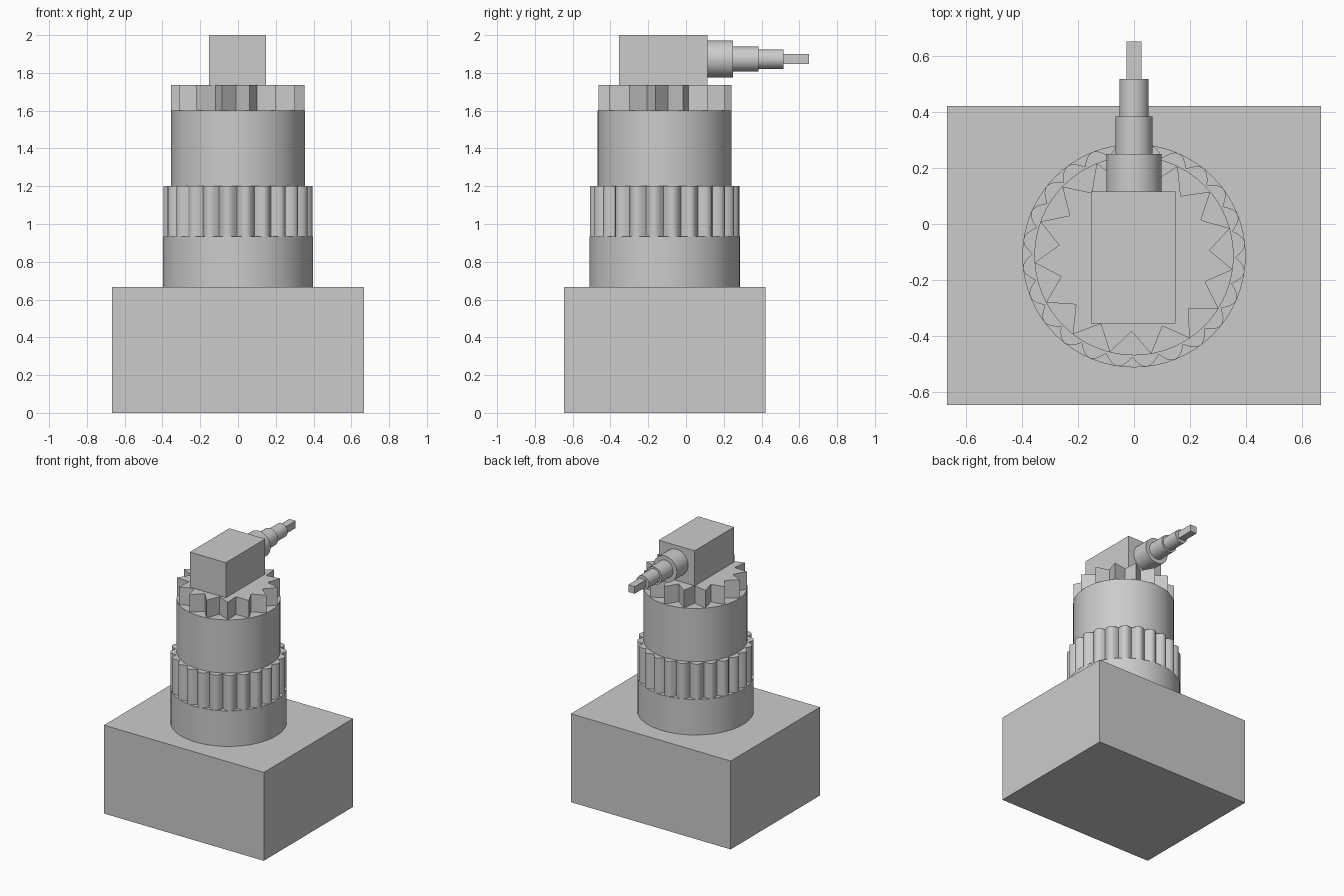
import bpy, bmesh, math
from mathutils import Matrix

cube = bpy.data.objects.get("Cube")
if cube:
    bpy.data.objects.remove(cube, do_unlink=True)

grey = bpy.data.materials.new("plain_grey")
grey.use_nodes = True
colour = (0.6, 0.6, 0.6, 1)
grey.diffuse_color = colour
grey.node_tree.nodes["Principled BSDF"].inputs["Base Color"].default_value = colour

AXIS_Y = -0.113  # centre line of the tower


def prism(name, outline, length, place, smooth=None):
    """Extrude a closed 2D outline along local z, then place it."""
    bm = bmesh.new()
    base = bm.faces.new([bm.verts.new((x, y, 0)) for x, y in outline])
    top = bmesh.ops.extrude_face_region(bm, geom=[base])["geom"]
    moved = [v for v in top if isinstance(v, bmesh.types.BMVert)]
    bmesh.ops.translate(bm, verts=moved, vec=(0, 0, length))
    bmesh.ops.recalc_face_normals(bm, faces=bm.faces)
    bm.transform(place)
    mesh = bpy.data.meshes.new(name)
    bm.to_mesh(mesh)
    bm.free()
    mesh.materials.append(grey)
    obj = bpy.data.objects.new(name, mesh)
    bpy.context.collection.objects.link(obj)
    if smooth:
        bpy.ops.object.select_all(action="DESELECT")
        obj.select_set(True)
        bpy.context.view_layer.objects.active = obj
        bpy.ops.object.shade_smooth_by_angle(angle=math.radians(smooth))


def polar(count, radius_at, start=0):
    """Closed outline whose radius is a function of the angle."""
    angles = [start + math.tau * i / count for i in range(count)]
    return [(radius_at(a) * math.cos(a), radius_at(a) * math.sin(a)) for a in angles]


def circle(r):
    return polar(64, lambda a: r)


def rectangle(x0, x1, y0, y1):
    return [(x0, y0), (x1, y0), (x1, y1), (x0, y1)]


def upright(z):
    return Matrix.Translation((0, AXIS_Y, z))


def backward(y):
    return Matrix.Translation((0, y, 1.873)) @ Matrix.Rotation(-math.pi / 2, 4, "X")


# Base block
prism("base_block", rectangle(-0.667, 0.667, -0.645, 0.42), 0.667, Matrix())

# Tower
prism("lower_drum", circle(0.398), 0.268, upright(0.667), 35)
lobes = 24
valley = math.radians(269)
fluted = polar(lobes * 8, lambda a: 0.362 + 0.036 * abs(math.sin(lobes / 2 * (a - valley))), valley)
prism("fluted_ring", fluted, 0.265, upright(0.935), 35)
prism("upper_drum", circle(0.355), 0.402, upright(1.2), 35)

# Toothed ring with pointed teeth
teeth = 15
tip = math.radians(256)
star = polar(teeth * 2, lambda a: 0.355 if math.cos(teeth * (a - tip)) > 0 else 0.27, tip)
prism("toothed_ring", star, 0.133, upright(1.602))

# Head and stepped nozzle
prism("head_block", rectangle(-0.153, 0.147, -0.355, 0.115), 0.265, Matrix.Translation((0, 0, 1.735)))
for i, r in enumerate((0.098, 0.066, 0.052)):
    prism(f"nozzle_step_{i + 1}", circle(r), 0.134, backward(0.115 + 0.134 * i), 35)
prism("nozzle_tip", rectangle(-0.027, 0.027, -0.027, 0.027), 0.134, backward(0.516))
